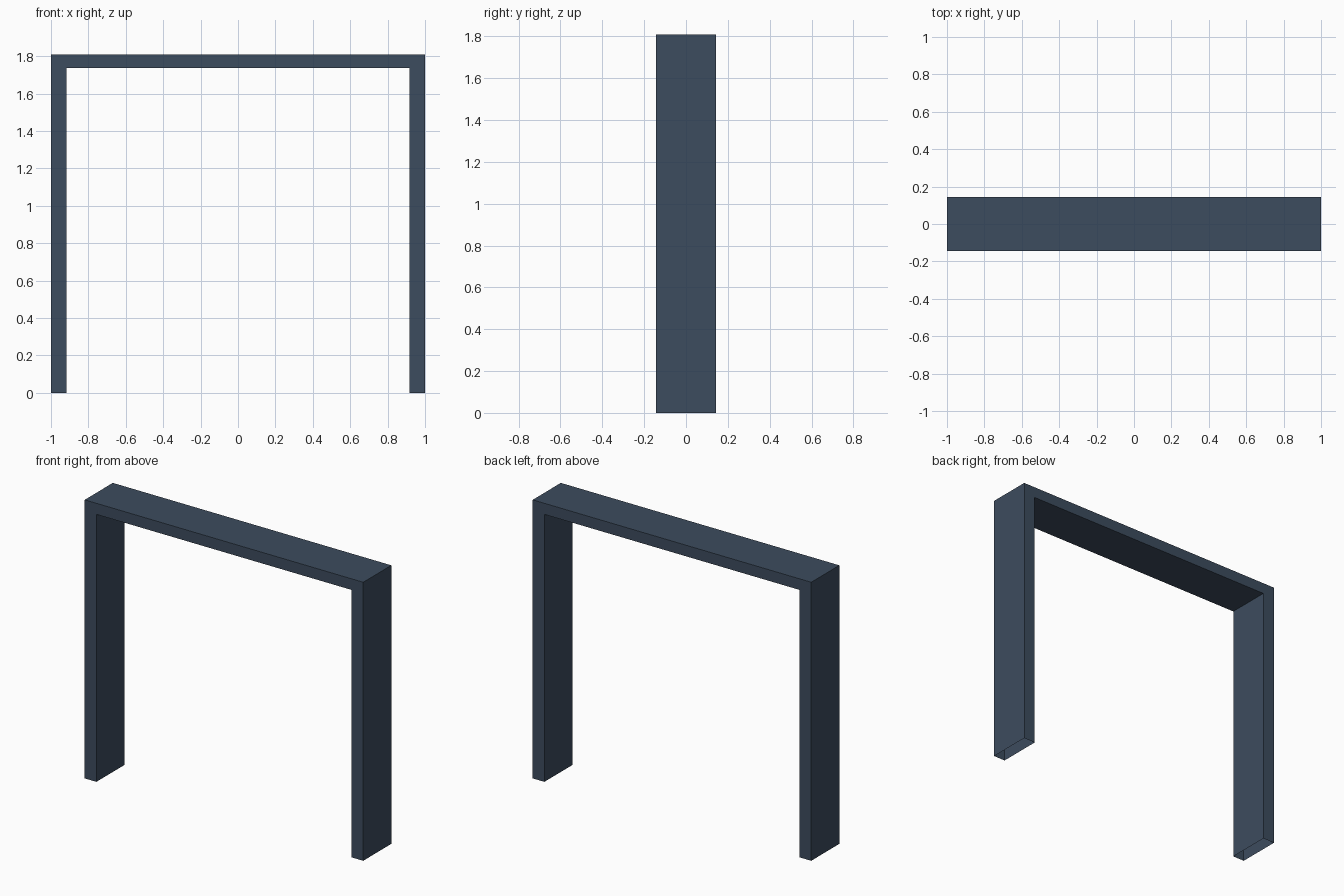
import bpy, bmesh

if "Cube" in bpy.data.objects:
    bpy.data.objects.remove(bpy.data.objects["Cube"])

W, H, D = 1.0, 1.808, 0.144      # half width, height, half depth
IN, UNDER = 0.916, 1.736         # inner edge of legs, underside of beam

mat = bpy.data.materials.new("dark slate blue")
mat.diffuse_color = (0.046, 0.072, 0.112, 1)
mat.use_nodes = True
mat.node_tree.nodes["Principled BSDF"].inputs["Base Color"].default_value = mat.diffuse_color

# Upside-down U outline, front view
outline = [(-W, 0), (-IN, 0), (-IN, UNDER), (IN, UNDER),
           (IN, 0), (W, 0), (W, H), (-W, H)]

bm = bmesh.new()
front = bm.faces.new([bm.verts.new((x, -D, z)) for x, z in outline])
back = bm.faces.new([bm.verts.new((x, D, z)) for x, z in reversed(outline)])
fv = list(front.verts)
bv = list(back.verts)[::-1]
for i in range(len(fv)):
    j = (i + 1) % len(fv)
    # The feet of the legs are open
    if fv[i].co.z == 0 and fv[j].co.z == 0:
        continue
    bm.faces.new((fv[j], fv[i], bv[i], bv[j]))
bm.normal_update()

mesh = bpy.data.meshes.new("door_frame")
bm.to_mesh(mesh)
bm.free()
mesh.materials.append(mat)
frame = bpy.data.objects.new("door_frame", mesh)
bpy.context.collection.objects.link(frame)
